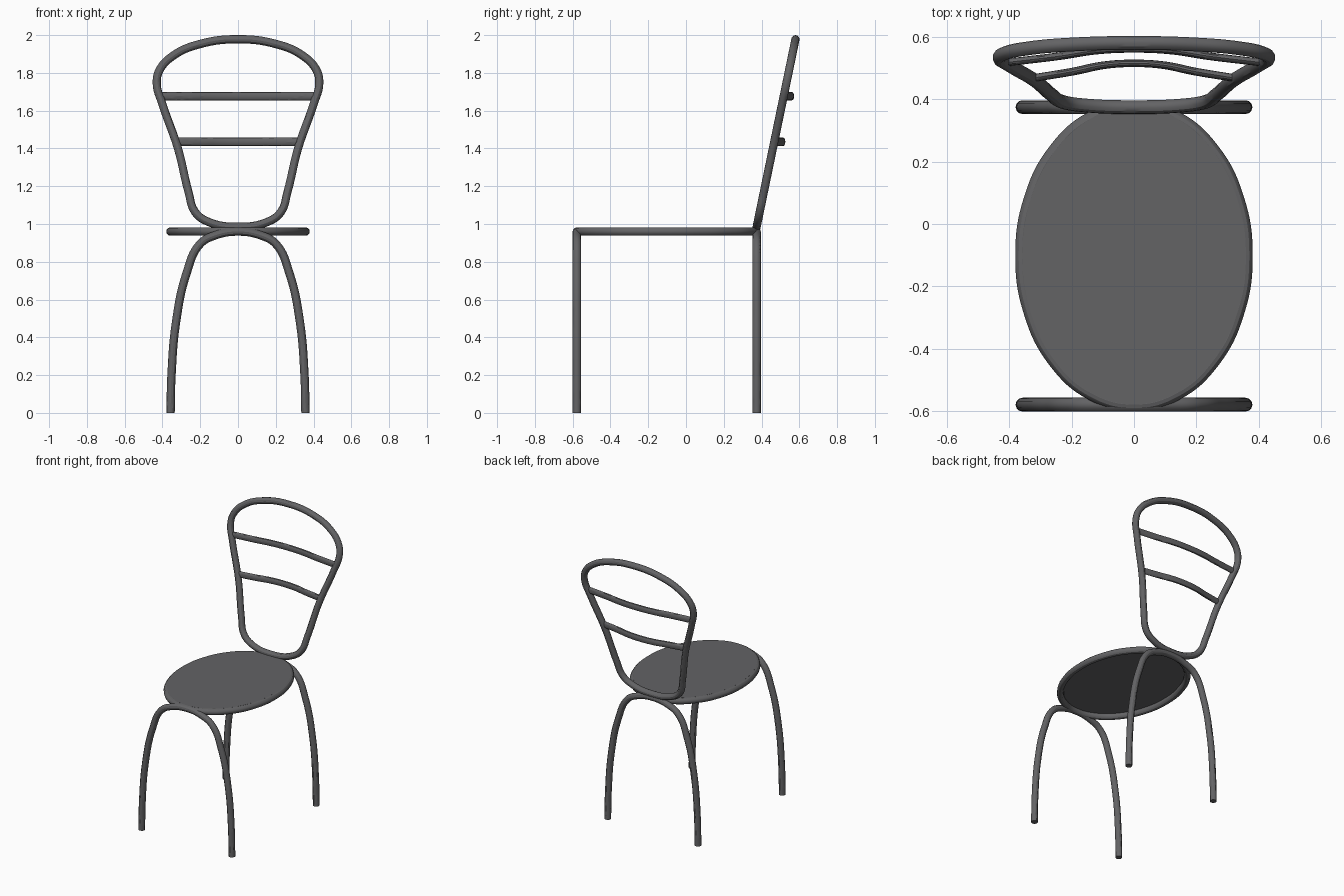
import bpy
from math import cos, sin, tau

cube = bpy.data.objects.get("Cube")
if cube:
    bpy.data.objects.remove(cube)

grey = bpy.data.materials.new("dark grey metal")
grey.use_nodes = True
colour = (0.125, 0.125, 0.13, 1)
grey.diffuse_color = colour
grey.node_tree.nodes["Principled BSDF"].inputs["Base Color"].default_value = colour

TUBE = 0.022
FRONT_Y, BACK_Y = -0.578, 0.374
SEAT_Z = 0.96


def finish(obj):
    """Apply the shared material and smooth shading."""
    bpy.ops.object.select_all(action="DESELECT")
    obj.select_set(True)
    bpy.context.view_layer.objects.active = obj
    if obj.type == "CURVE":
        bpy.ops.object.convert(target="MESH")
        obj = bpy.context.object
    obj.data.materials.clear()
    obj.data.materials.append(grey)
    bpy.ops.object.shade_smooth_by_angle()
    return obj


def tube(name, points, radius=TUBE, closed=False, flatten=1):
    """Smooth round tube through the points; flatten squashes its section in y."""
    curve = bpy.data.curves.new(name, "CURVE")
    curve.dimensions = "3D"
    curve.bevel_depth = radius
    curve.bevel_resolution = 4
    curve.resolution_u = 8
    curve.use_fill_caps = not closed
    spline = curve.splines.new("BEZIER")
    spline.bezier_points.add(len(points) - 1)
    for bp, (x, y, z) in zip(spline.bezier_points, points):
        bp.co = (x, y / flatten, z)
        bp.handle_left_type = bp.handle_right_type = "AUTO"
    spline.use_cyclic_u = closed
    obj = bpy.data.objects.new(name, curve)
    bpy.context.collection.objects.link(obj)
    obj.scale.y = flatten
    return finish(obj)


def mirrored(half):
    """Extend a half outline that ends at x = 0 across to the other side."""
    return half + [(-x, z) for x, z in reversed(half[:-1])]


# Arched leg pairs
leg_half = [(0.357, 0), (0.352, 0.2), (0.328, 0.48), (0.272, 0.74),
            (0.2, 0.895), (0.12, 0.94), (0, SEAT_Z)]
for name, y in (("front_legs", FRONT_Y), ("back_legs", BACK_Y)):
    tube(name, [(x, y, z) for x, z in mirrored(leg_half)])

# Oval seat rim and the thin panel set into its top
mid_y = (FRONT_Y + BACK_Y) / 2
rx, ry = 0.358, (BACK_Y - FRONT_Y) / 2
tube("seat_rim", [(rx * cos(tau * i / 16), mid_y + ry * sin(tau * i / 16), SEAT_Z)
                  for i in range(16)], closed=True)
bpy.ops.mesh.primitive_cylinder_add(vertices=64, radius=1, depth=0.01,
                                    location=(0, mid_y, SEAT_Z + TUBE - 0.005))
panel = bpy.context.object
panel.name = "seat_panel"
panel.scale = (rx, ry, 1)
finish(panel)


# Leaning backrest loop
def lean(z):
    return BACK_Y + (z - 0.985) * 0.207


back_half = [(0, 1.978), (0.2, 1.953), (0.34, 1.893), (0.415, 1.815), (0.43, 1.74),
             (0.402, 1.64), (0.318, 1.4), (0.262, 1.17), (0.228, 1.065),
             (0.165, 1.015), (0, 0.985)]
outline = back_half + [(-x, z) for x, z in reversed(back_half[1:-1])]
tube("backrest_frame", [(x, lean(z), z) for x, z in outline], closed=True)

# Bowed oval cross bars
for name, z, half_width, bow in (("upper_back_bar", 1.677, 0.405, 0.043),
                                 ("lower_back_bar", 1.435, 0.322, 0.047)):
    steps = [(-1, 0), (-0.6, 0.45), (-0.3, 0.87), (0, 1), (0.3, 0.87), (0.6, 0.45), (1, 0)]
    tube(name, [(half_width * t, lean(z) + bow * b, z) for t, b in steps],
         radius=0.023, flatten=0.52)
